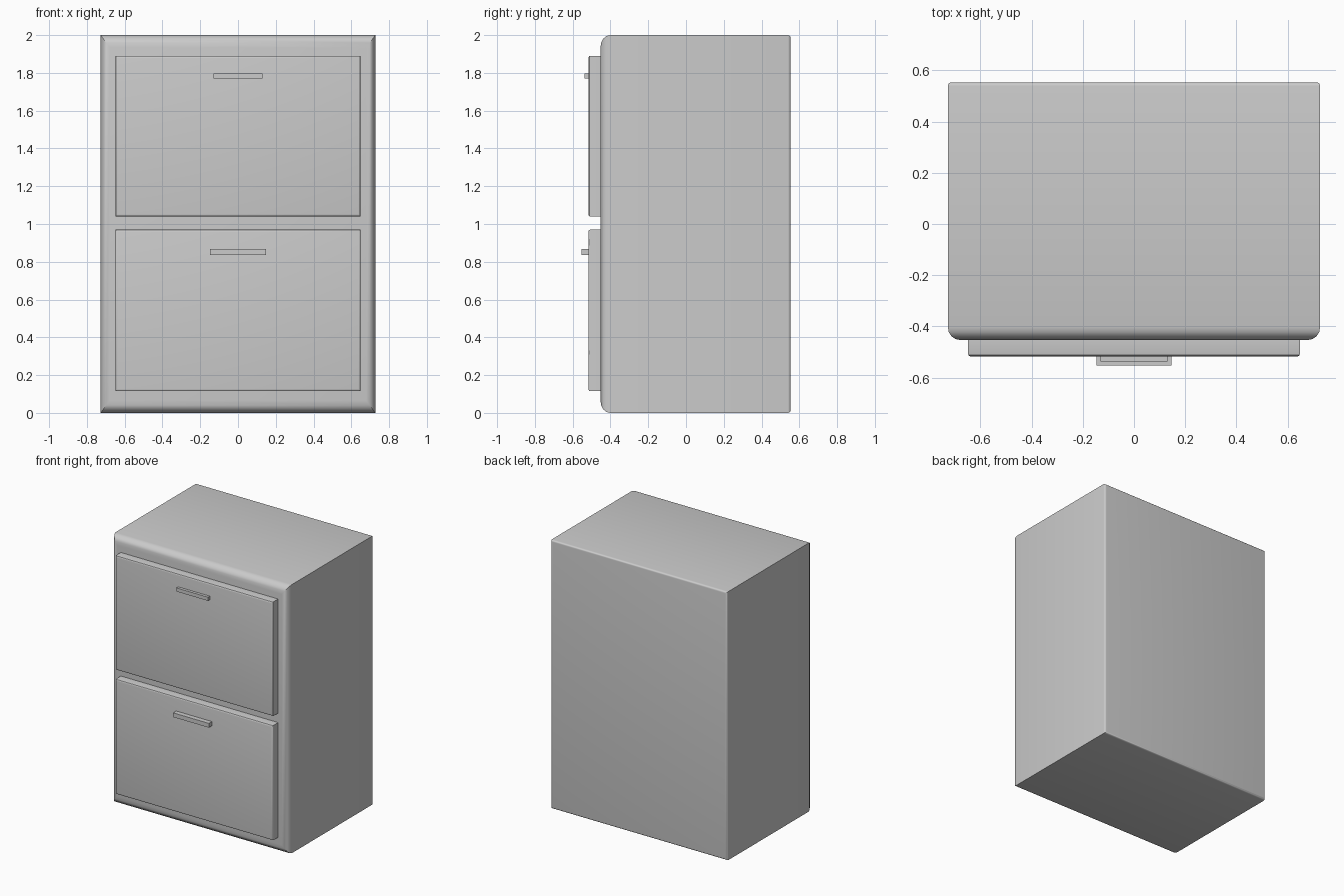
import bpy
import bmesh
from math import sin, cos, pi

if "Cube" in bpy.data.objects:
    bpy.data.objects.remove(bpy.data.objects["Cube"])


def rounded_panel(name, half_x, y_front, y_back, z0, z1, front, back=None, steps=4):
    """Box whose front (and optionally back) rim is rounded with mitred corners.
    front / back are rounding sizes (x, y, z)."""
    sections = []  # (y, inset_x, inset_z), from front to back
    for i in range(steps + 1):
        a = i / steps * pi / 2
        sections.append((y_front + front[1] * (1 - cos(a)),
                         front[0] * (1 - sin(a)), front[2] * (1 - sin(a))))
    if back:
        for i in range(steps + 1):
            a = i / steps * pi / 2
            sections.append((y_back - back[1] * (1 - sin(a)),
                             back[0] * (1 - cos(a)), back[2] * (1 - cos(a))))
    else:
        sections.append((y_back, 0, 0))

    bm = bmesh.new()
    rings = []
    for y, ix, iz in sections:
        x, lo, hi = half_x - ix, z0 + iz, z1 - iz
        rings.append([bm.verts.new(p) for p in
                      ((-x, y, lo), (x, y, lo), (x, y, hi), (-x, y, hi))])
    for r, s in zip(rings, rings[1:]):
        for i in range(4):
            j = (i + 1) % 4
            bm.faces.new((r[i], s[i], s[j], r[j]))
    bm.faces.new(rings[0])
    bm.faces.new(rings[-1][::-1])
    bmesh.ops.recalc_face_normals(bm, faces=bm.faces)
    mesh = bpy.data.meshes.new(name)
    bm.to_mesh(mesh)
    bm.free()
    obj = bpy.data.objects.new(name, mesh)
    bpy.context.collection.objects.link(obj)
    bpy.ops.object.select_all(action='DESELECT')
    obj.select_set(True)
    bpy.context.view_layer.objects.active = obj
    bpy.ops.object.shade_smooth_by_angle()
    return obj


def box(name, half_x, y0, y1, z0, z1):
    bpy.ops.mesh.primitive_cube_add(size=1, location=(0, (y0 + y1) / 2, (z0 + z1) / 2))
    obj = bpy.context.object
    obj.name = name
    obj.scale = (2 * half_x, y1 - y0, z1 - z0)
    bpy.ops.object.transform_apply(location=False, rotation=False, scale=True)
    return obj


# Cabinet body: large rounded front rim, small rounded back rim
rounded_panel("cabinet_body", 0.727, -0.453, 0.553, 0, 2,
              (0.048, 0.05, 0.066), (0.014, 0.014, 0.014))

# Two drawer fronts
for label, z0, z1 in (("lower", 0.115, 0.97), ("upper", 1.04, 1.89)):
    rounded_panel(label + "_drawer", 0.648, -0.517, -0.45, z0, z1,
                  (0.01, 0.01, 0.012), steps=3)

# Bar handles
box("upper_handle", 0.13, -0.538, -0.515, 1.77, 1.797)
box("lower_handle", 0.147, -0.553, -0.515, 0.836, 0.868)
